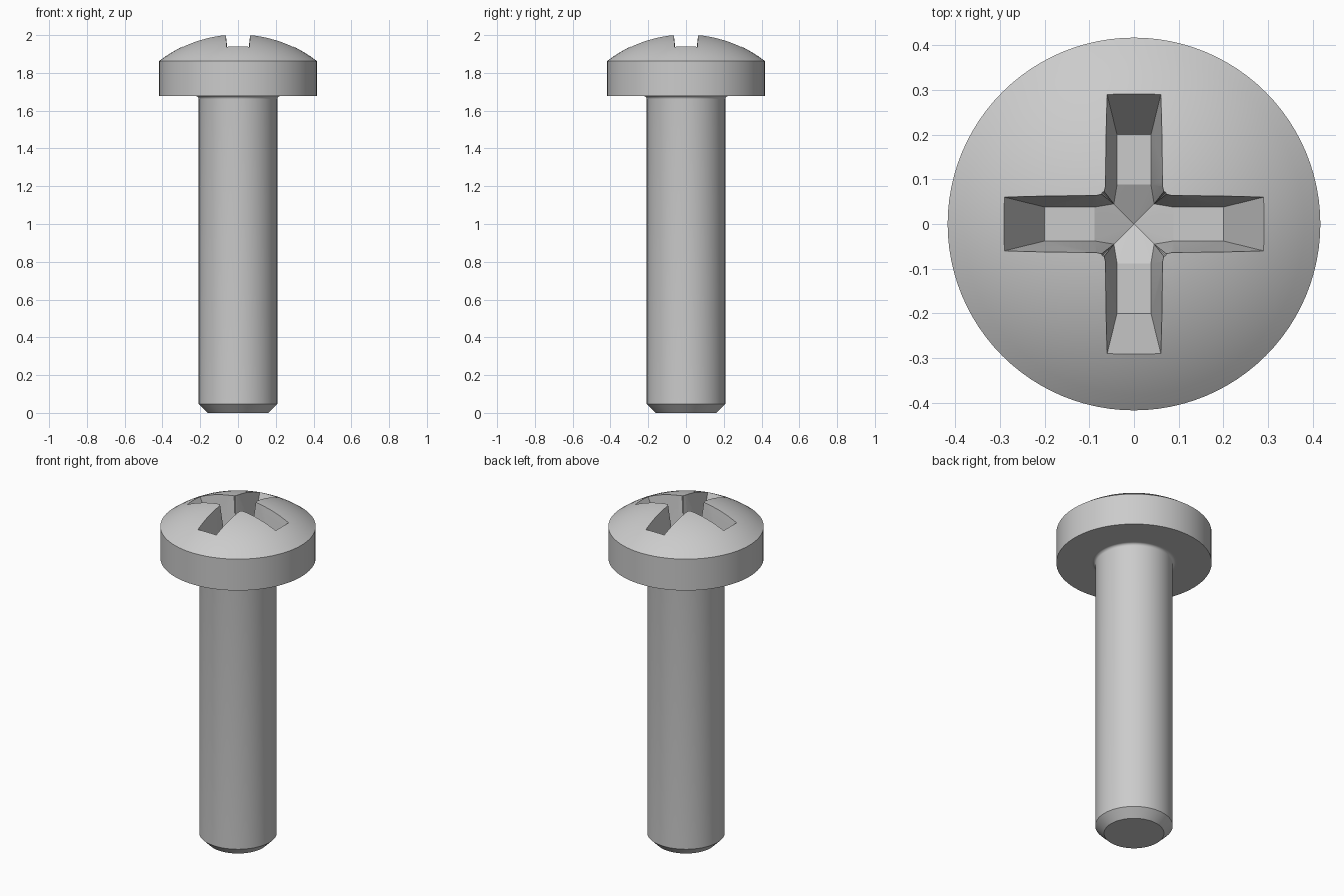
import bpy
import bmesh
import math
from mathutils import Vector

cube = bpy.data.objects.get("Cube")
if cube:
    bpy.data.objects.remove(cube, do_unlink=True)

SEGMENTS = 96
HEAD_R, HEAD_BASE, RIM_Z, APEX_Z = 0.417, 1.677, 1.863, 2.006
SHANK_R, CHAMFER, FILLET = 0.208, 0.047, 0.016
FLOOR_Z, TIP_Z = 1.765, 1.72

steel = bpy.data.materials.new("steel_grey")
steel.use_nodes = True
steel.diffuse_color = (0.6, 0.6, 0.6, 1)
steel.node_tree.nodes["Principled BSDF"].inputs["Base Color"].default_value = (0.6, 0.6, 0.6, 1)

rise = APEX_Z - RIM_Z
DOME_R = (HEAD_R ** 2 + rise ** 2) / (2 * rise)


def dome_z(r):
    return APEX_Z - DOME_R + math.sqrt(DOME_R ** 2 - r ** 2)


def make_object(name, bm):
    bmesh.ops.recalc_face_normals(bm, faces=bm.faces)
    mesh = bpy.data.meshes.new(name)
    bm.to_mesh(mesh)
    bm.free()
    mesh.materials.append(steel)
    obj = bpy.data.objects.new(name, mesh)
    bpy.context.collection.objects.link(obj)
    return obj


def lathe(name, profile):
    """Revolve an (r, z) profile that starts and ends on the axis."""
    bm = bmesh.new()
    verts = [bm.verts.new((r, 0, z)) for r, z in profile]
    edges = [bm.edges.new(pair) for pair in zip(verts, verts[1:])]
    bmesh.ops.spin(bm, geom=verts + edges, cent=(0, 0, 0), axis=(0, 0, 1),
                   angle=math.tau, steps=SEGMENTS, use_merge=True)
    bmesh.ops.remove_doubles(bm, verts=bm.verts, dist=1e-5)
    return make_object(name, bm)


# Screw body: chamfered tip, shank, fillet, head and dome
profile = [(0, 0), (SHANK_R - CHAMFER, 0), (SHANK_R, CHAMFER)]
for i in range(7):
    a = math.pi / 2 * i / 6
    profile.append((SHANK_R + FILLET * (1 - math.cos(a)),
                    HEAD_BASE - FILLET * (1 - math.sin(a))))
profile += [(SHANK_R + FILLET + 0.01, HEAD_BASE), (HEAD_R, HEAD_BASE)]
profile += [(HEAD_R * (1 - i / 12), dome_z(HEAD_R * (1 - i / 12))) for i in range(13)]
screw = lathe("screw", profile)

# Cross recess cutter: one quarter outline, as (floor point, surface point)
quarter = [((0.2, -0.038), (0.29, -0.06)),
           ((0.2, 0.038), (0.29, 0.06)),
           ((0.088, 0.038), (0.084, 0.064)),
           ((0.045, 0.045), (0.071, 0.071)),
           ((0.038, 0.088), (0.064, 0.084))]
bm = bmesh.new()
floor, top = [], []
for q in range(4):
    c, s = (1, 0, -1, 0)[q], (0, 1, 0, -1)[q]
    for i, (low, high) in enumerate(quarter):
        r = math.hypot(*low)
        z = FLOOR_Z - (0.024 if i == 3 else 0)
        p = Vector((c * low[0] - s * low[1], s * low[0] + c * low[1], z))
        h = Vector((c * high[0] - s * high[1], s * high[0] + c * high[1],
                    dome_z(math.hypot(*high))))
        floor.append(bm.verts.new(p))
        top.append(bm.verts.new(p + (h - p) * 1.4))
count = len(floor)
tip = bm.verts.new((0, 0, TIP_Z))
cap = bm.verts.new((0, 0, APEX_Z + 0.15))
for i in range(count):
    j = (i + 1) % count
    bm.faces.new((floor[i], floor[j], top[j], top[i]))
    bm.faces.new((top[i], top[j], cap))
for q in range(0, count, 5):
    # Flat arm floor, then the conical centre
    a, b, c, d, e = [floor[q + k] for k in range(5)]
    before = floor[q - 1]
    bm.faces.new((before, a, b, c))
    for pair in ((before, c), (c, d), (d, e)):
        bm.faces.new((*pair, tip))
bmesh.ops.triangulate(bm, faces=[f for f in bm.faces if len(f.verts) > 3])
cutter = make_object("recess_cutter", bm)
cutter.hide_render = True

# Cut the recess and drop the cutter
cut = screw.modifiers.new("recess", "BOOLEAN")
cut.operation = "DIFFERENCE"
cut.solver = "EXACT"
cut.object = cutter
bpy.ops.object.select_all(action="DESELECT")
screw.select_set(True)
bpy.context.view_layer.objects.active = screw
bpy.ops.object.modifier_apply(modifier=cut.name)
bpy.data.objects.remove(cutter, do_unlink=True)
bpy.ops.object.shade_smooth_by_angle(angle=math.radians(25))
